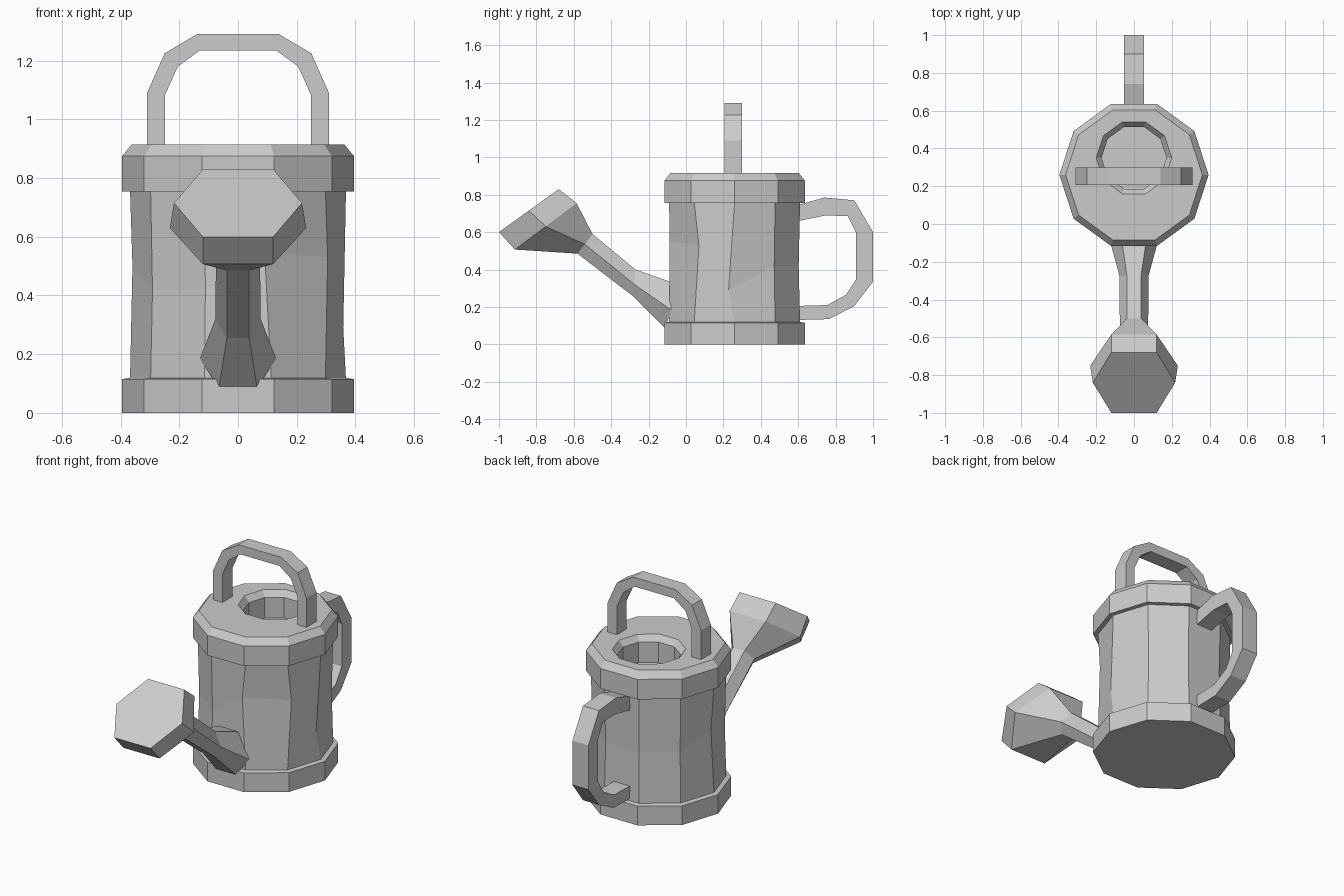
import bpy
from math import cos, sin, pi

if "Cube" in bpy.data.objects:
    bpy.data.objects.remove(bpy.data.objects["Cube"])

SIDES = 10
CY = 0.26      # can axis
HOLE_Y = 0.35  # filler hole axis


def make(name, verts, faces):
    mesh = bpy.data.meshes.new(name)
    mesh.from_pydata(verts, [], faces)
    mesh.update()
    obj = bpy.data.objects.new(name, mesh)
    bpy.context.collection.objects.link(obj)
    return obj


def skin(name, rings, caps=True):
    """Join equal-sized rings of points with quads and close both ends."""
    n = len(rings[0])
    verts = [p for ring in rings for p in ring]
    faces = [(k * n + i, k * n + (i + 1) % n, (k + 1) * n + (i + 1) % n, (k + 1) * n + i)
             for k in range(len(rings) - 1) for i in range(n)]
    if caps:
        faces += [tuple(reversed(range(n))), tuple(range(len(verts) - n, len(verts)))]
    return make(name, verts, faces)


def circle(r, z, cy=CY, bends=None):
    """Decagon ring; bends maps a corner to (angle shift, height)."""
    ring = []
    for i in range(SIDES):
        shift, h = (bends or {}).get(i, (0, z))
        a = 2 * pi * i / SIDES + shift
        ring.append((r * cos(a), cy + r * sin(a), h))
    return ring


def strap(name, outer, inner, place, lo, hi):
    """Rectangular-section handle between an outer and an inner outline."""
    rings = [[place(o, lo), place(o, hi), place(i, hi), place(i, lo)]
             for o, i in zip(outer, inner)]
    return skin(name, rings)


def hexagon(bottom, top, side, pair, wide):
    """Hexagon leaning in the yz plane, symmetric in x."""
    (by, bz), (ty, tz), (sy, sz) = bottom, top, side
    return [(pair, by, bz), (wide, sy, sz), (pair, ty, tz),
            (-pair, ty, tz), (-wide, sy, sz), (-pair, by, bz)]


# Can: foot band, slightly dented wall, rim with filler hole
skin("foot_band", [circle(0.395, 0), circle(0.395, 0.115), circle(0.365, 0.12)])
dents = {0: (-0.09, 0.29), 9: (0.07, 0.53), 8: (-0.06, 0.55), 5: (-0.05, 0.5)}
skin("can_wall", [circle(0.368, 0.11), circle(0.36, 0.42, bends=dents),
                  circle(0.368, 0.765)], caps=False)
skin("rim", [circle(0.36, 0.755), circle(0.395, 0.755), circle(0.395, 0.875),
             circle(0.362, 0.915), circle(0.2, 0.915, HOLE_Y),
             circle(0.172, 0.88, HOLE_Y), circle(0.172, 0.757, HOLE_Y)])

# Carrying handle over the top
half_out = [(0.31, 0.905), (0.31, 1.09), (0.25, 1.225), (0.14, 1.29)]
half_in = [(0.248, 0.905), (0.248, 1.085), (0.205, 1.18), (0.13, 1.235)]
mirror = lambda pts: pts + [(-x, z) for x, z in reversed(pts)]
strap("top_handle", mirror(half_out), mirror(half_in),
      lambda p, w: (p[0], w, p[1]), 0.207, 0.3)

# Pouring handle at the back
strap("back_handle",
      [(0.58, 0.74), (0.74, 0.785), (0.9, 0.77), (1.0, 0.6),
       (1.0, 0.335), (0.9, 0.205), (0.765, 0.135), (0.58, 0.13)],
      [(0.58, 0.655), (0.75, 0.69), (0.865, 0.685), (0.908, 0.6),
       (0.908, 0.345), (0.855, 0.265), (0.755, 0.21), (0.58, 0.205)],
      lambda p, w: (w, p[0], p[1]), -0.053, 0.053)

# Spout flaring into the sprinkler head
skin("spout", [
    hexagon((-0.11, 0.085), (-0.085, 0.335), (-0.08, 0.185), 0.065, 0.13),
    hexagon((-0.28, 0.255), (-0.27, 0.40), (-0.275, 0.32), 0.038, 0.077),
    hexagon((-0.58, 0.485), (-0.50, 0.59), (-0.54, 0.535), 0.038, 0.075),
    hexagon((-0.915, 0.507), (-0.585, 0.755), (-0.75, 0.63), 0.12, 0.232),
    hexagon((-1.0, 0.60), (-0.68, 0.83), (-0.84, 0.715), 0.12, 0.218)])

# Consistent outward normals
import bmesh
for obj in bpy.context.collection.objects:
    bm = bmesh.new()
    bm.from_mesh(obj.data)
    bmesh.ops.recalc_face_normals(bm, faces=bm.faces)
    bm.to_mesh(obj.data)
    bm.free()
